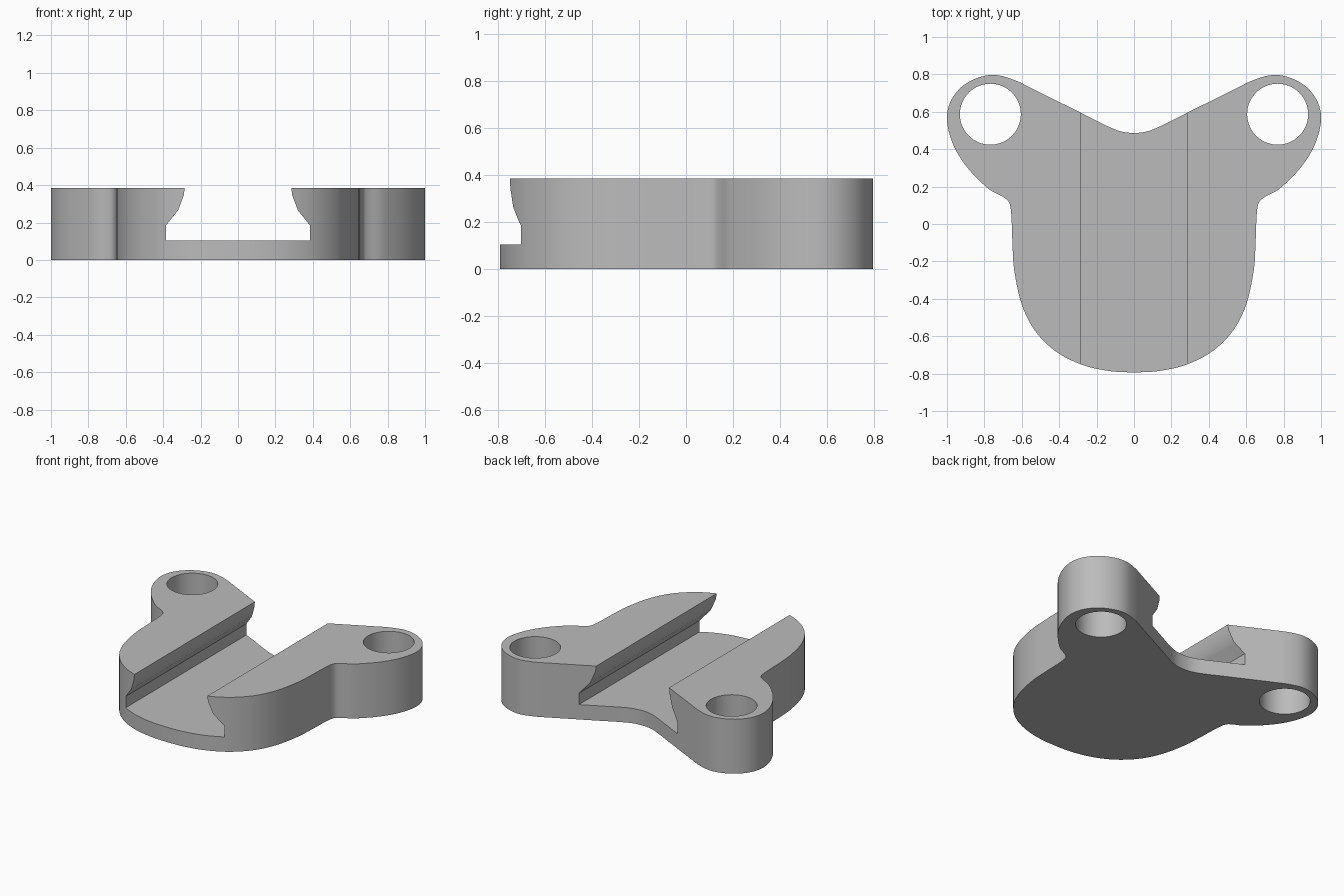
import bpy, bmesh, math
from mathutils import Vector

default = bpy.data.objects.get("Cube")
if default:
    bpy.data.objects.remove(default, do_unlink=True)

HEIGHT = 0.385

grey = bpy.data.materials.new("plain grey")
grey.use_nodes = True
grey.diffuse_color = (0.5, 0.5, 0.5, 1)
grey.node_tree.nodes["Principled BSDF"].inputs["Base Color"].default_value = (0.5, 0.5, 0.5, 1)


def smooth_loop(points, steps=5):
    """Closed Catmull-Rom curve through the points."""
    pts = [Vector(p) for p in points]
    n, out = len(pts), []
    for i in range(n):
        a, b, c, d = (pts[(i + k) % n] for k in (-1, 0, 1, 2))
        for s in range(steps):
            t = s / steps
            out.append(b + (c - a) * t / 2 + (2 * a - 5 * b + 4 * c - d) * t**2 / 2
                       + (3 * b - a - 3 * c + d) * t**3 / 2)
    return out


def prism(name, corners, sweep):
    """Extrude a closed loop of 3D corners along the sweep vector."""
    bm = bmesh.new()
    face = bm.faces.new([bm.verts.new(c) for c in corners])
    top = bmesh.ops.extrude_face_region(bm, geom=[face])["geom"]
    bmesh.ops.translate(bm, vec=sweep, verts=[v for v in top if isinstance(v, bmesh.types.BMVert)])
    bmesh.ops.recalc_face_normals(bm, faces=bm.faces)
    mesh = bpy.data.meshes.new(name)
    bm.to_mesh(mesh)
    bm.free()
    mesh.materials.append(grey)
    obj = bpy.data.objects.new(name, mesh)
    bpy.context.collection.objects.link(obj)
    return obj


def mirrored(half):
    """Add the -x half to a profile, without doubling points on the axis."""
    return half + [(-x, y) for x, y in reversed(half) if x > 0]


# Body outline: rounded front, waist, ear and shallow notch at the back
outline = mirrored([
    (0, -0.793), (0.14, -0.785), (0.285, -0.75), (0.42, -0.68), (0.53, -0.57),
    (0.6, -0.43), (0.64, -0.25), (0.65, -0.1), (0.656, 0.05), (0.668, 0.115),
    (0.7, 0.145), (0.78, 0.19), (0.89, 0.3), (0.965, 0.42), (1.0, 0.55),
    (0.983, 0.65), (0.925, 0.73), (0.84, 0.78), (0.745, 0.797), (0.64, 0.77),
    (0.53, 0.717), (0.285, 0.595), (0.15, 0.527), (0.07, 0.495), (0, 0.487)])
body = prism("bracket_body", [(p.x, p.y, 0) for p in smooth_loop(outline)], (0, 0, HEIGHT))

# Undercut channel running front to back
channel = mirrored([(0.385, 0.105), (0.385, 0.185), (0.32, 0.265), (0.29, 0.345), (0.285, HEIGHT), (0.285, 0.6)])
cutters = [prism("channel_cutter", [(x, -1, z) for x, z in channel], (0, 2, 0))]

# Round hole through each ear
for side, name in ((1, "left"), (-1, "right")):
    ring = [2 * math.pi * i / 64 for i in range(64)]
    cutters.append(prism(name + "_hole_cutter",
                         [(side * 0.768 + 0.163 * math.cos(a), 0.587 + 0.163 * math.sin(a), -0.2) for a in ring],
                         (0, 0, 1)))

bpy.ops.object.select_all(action="DESELECT")
bpy.context.view_layer.objects.active = body
body.select_set(True)
for cutter in cutters:
    cutter.hide_render = True
    cut = body.modifiers.new(cutter.name, "BOOLEAN")
    cut.operation, cut.solver, cut.object = "DIFFERENCE", "EXACT", cutter
    bpy.ops.object.modifier_apply(modifier=cut.name)
for cutter in cutters:
    bpy.data.objects.remove(cutter, do_unlink=True)

bpy.ops.object.shade_smooth_by_angle(angle=math.radians(20))
